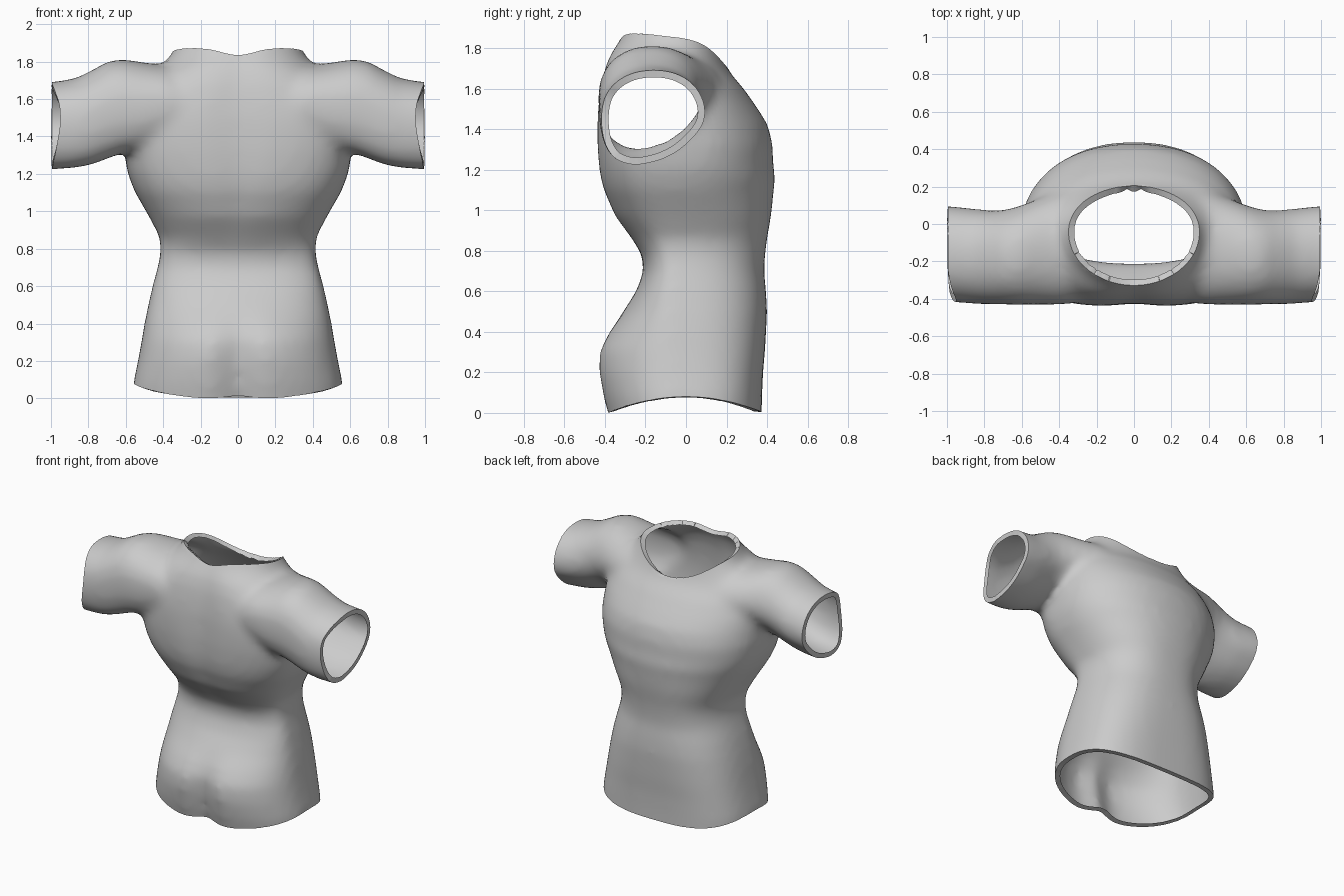
import bpy, bmesh
from math import sin, cos, pi, exp, copysign, hypot
from mathutils import Vector

cube = bpy.data.objects.get("Cube")
if cube:
    bpy.data.objects.remove(cube)

SIDES = 56


def clamp(v):
    return max(0.0, min(1.0, v))


def bump(v, width):
    return exp(-(v / width) ** 2)


def power(v, p):
    return copysign(abs(v) ** (2 / p), v)


def loft(bm, rings):
    """Closed tube through equal rings of points."""
    loops = [[bm.verts.new(p) for p in ring] for ring in rings]
    for a, b in zip(loops, loops[1:]):
        for i in range(SIDES):
            j = (i + 1) % SIDES
            bm.faces.new((a[i], a[j], b[j], b[i]))
    bm.faces.new(loops[0][::-1])
    bm.faces.new(loops[-1])


def torso_ring(z, half_width, back, front, back_p, front_p):
    mid = -0.05
    ring = []
    for i in range(SIDES):
        a = 2 * pi * i / SIDES
        s = sin(a)
        p = back_p if s < 0 else front_p
        x = half_width * power(cos(a), p)
        y = mid + (front - mid if s > 0 else mid - back) * power(s, p)
        if s < 0:  # cleft between the buttocks and groove of the spine
            y += 0.06 * bump(x, 0.09) * clamp((0.5 - z) / 0.25)
            y += 0.015 * bump(x, 0.08) * clamp((z - 0.8) / 0.2)
        ring.append((x, y, z))
    return ring


def sleeve_ring(side, x, y0, y1, z0, z1):
    ring = []
    for i in range(SIDES):
        a = 2 * pi * i / SIDES
        y = (y0 + y1) / 2 + (y1 - y0) / 2 * power(cos(a), 2.2)
        z = (z0 + z1) / 2 + (z1 - z0) / 2 * power(sin(a), 2.2)
        z += 0.28 * (y + 0.22) * clamp(-sin(a) + 0.3)  # underside rises forward
        ring.append((side * x, y, z))
    return ring


# Torso profile: height, half width, back, front, back and front squareness
TORSO = [
    (-0.15, .57, -.36, .37, 2.1, 3), (.08, .56, -.425, .375, 2.1, 3),
    (.2, .535, -.448, .38, 2.1, 3), (.31, .515, -.443, .39, 2.1, 2.9),
    (.4, .50, -.39, .395, 2.1, 2.8), (.5, .48, -.31, .40, 2.2, 2.7),
    (.6, .457, -.245, .395, 2.4, 2.6), (.7, .43, -.208, .385, 2.4, 2.5),
    (.78, .413, -.217, .39, 2.4, 2.5), (.86, .417, -.27, .40, 2.4, 2.5),
    (.97, .475, -.355, .42, 2.5, 2.4), (1.1, .55, -.41, .433, 2.8, 2.2),
    (1.16, .575, -.425, .442, 2.9, 2.2), (1.22, .595, -.433, .43, 3, 2.2),
    (1.32, .607, -.44, .428, 3.2, 2.2), (1.42, .605, -.44, .405, 3.4, 2.1),
    (1.5, .595, -.437, .355, 3.4, 2.1), (1.6, .56, -.425, .285, 3.2, 2.1),
    (1.68, .50, -.41, .215, 3, 2.1), (1.76, .43, -.385, .18, 2.6, 2.1),
    (1.82, .37, -.35, .17, 2.2, 2.1), (1.88, .335, -.315, .165, 2.1, 2.1),
    (2.0, .31, -.28, .165, 2.1, 2.1),
]

# Sleeve profile: distance out, back, front, bottom, top
SLEEVE = [
    (.2, -.41, .22, 1.42, 1.70), (.38, -.43, .18, 1.38, 1.78),
    (.5, -.433, .14, 1.335, 1.795), (.62, -.432, .095, 1.31, 1.815),
    (.7, -.43, .075, 1.28, 1.80), (.78, -.43, .075, 1.25, 1.755),
    (.87, -.425, .085, 1.23, 1.71), (1.0, -.415, .10, 1.22, 1.69),
    (1.15, -.41, .10, 1.22, 1.69),
]

bm = bmesh.new()
loft(bm, [torso_ring(*k) for k in TORSO])
for side in (1, -1):
    loft(bm, [sleeve_ring(side, *k) for k in SLEEVE])
bmesh.ops.recalc_face_normals(bm, faces=bm.faces)
mesh = bpy.data.meshes.new("shirt")
bm.to_mesh(mesh)
bm.free()
shirt = bpy.data.objects.new("torso_shirt", mesh)
bpy.context.collection.objects.link(shirt)


def bake(obj):
    """Replace the mesh by its modified result."""
    old = obj.data
    graph = bpy.context.evaluated_depsgraph_get()
    baked = bpy.data.meshes.new_from_object(obj.evaluated_get(graph))
    obj.modifiers.clear()
    obj.data = baked
    bpy.data.meshes.remove(old)
    return baked


# Fuse the torso and sleeves into one soft skin
fuse = shirt.modifiers.new("fuse", 'REMESH')
fuse.mode = 'VOXEL'
fuse.voxel_size = 0.025
soften = shirt.modifiers.new("soften", 'SMOOTH')
soften.factor = 0.5
soften.iterations = 14
skin = bake(shirt)


def neck_line(v):
    z = 1.805 - 0.4 * v.y - 0.65 * v.y ** 2
    z -= 0.055 * bump(v.x, 0.14) * clamp((-0.1 - v.y) / 0.1)
    return z + max(0, hypot(v.x / 0.34, (v.y + 0.06) / 0.262) - 1)


def hem_line(v):
    return 0.08 - 0.086 * (v.y / 0.4) ** 2


def cuff_line(v):
    return 0.995 - 0.045 * clamp((-0.24 - v.y) / 0.15) * bump(v.z - 1.5, 0.2)


def trim(bm, axis, sign, line, outward):
    """Cut away everything beyond a curved line: flatten it, cut, bend back."""
    for v in bm.verts:
        v.co[axis] -= sign * line(v.co)
    normal = Vector((0, 0, 0))
    normal[axis] = outward
    bmesh.ops.bisect_plane(bm, geom=bm.verts[:] + bm.edges[:] + bm.faces[:],
                           dist=0.002, plane_co=(0, 0, 0), plane_no=normal,
                           clear_outer=True)
    for v in bm.verts:
        v.co[axis] += sign * line(v.co)


# Open the neck, hem and cuffs
bm = bmesh.new()
bm.from_mesh(skin)
trim(bm, 2, 1, neck_line, 1)
trim(bm, 2, 1, hem_line, -1)
trim(bm, 0, 1, cuff_line, 1)
trim(bm, 0, -1, cuff_line, -1)
bm.to_mesh(skin)
bm.free()

# Edges turned inward around every opening
rim = shirt.modifiers.new("rim", 'SOLIDIFY')
rim.thickness = 0.035
rim.offset = -1
rim.use_rim_only = True
skin = bake(shirt)

# Plain grey cloth
grey = bpy.data.materials.new("light grey cloth")
grey.use_nodes = True
colour = (0.6, 0.6, 0.6, 1)
grey.diffuse_color = colour
grey.node_tree.nodes["Principled BSDF"].inputs["Base Color"].default_value = colour
skin.materials.clear()
skin.materials.append(grey)

bpy.context.view_layer.objects.active = shirt
shirt.select_set(True)
bpy.ops.object.shade_smooth_by_angle(angle=0.8)
